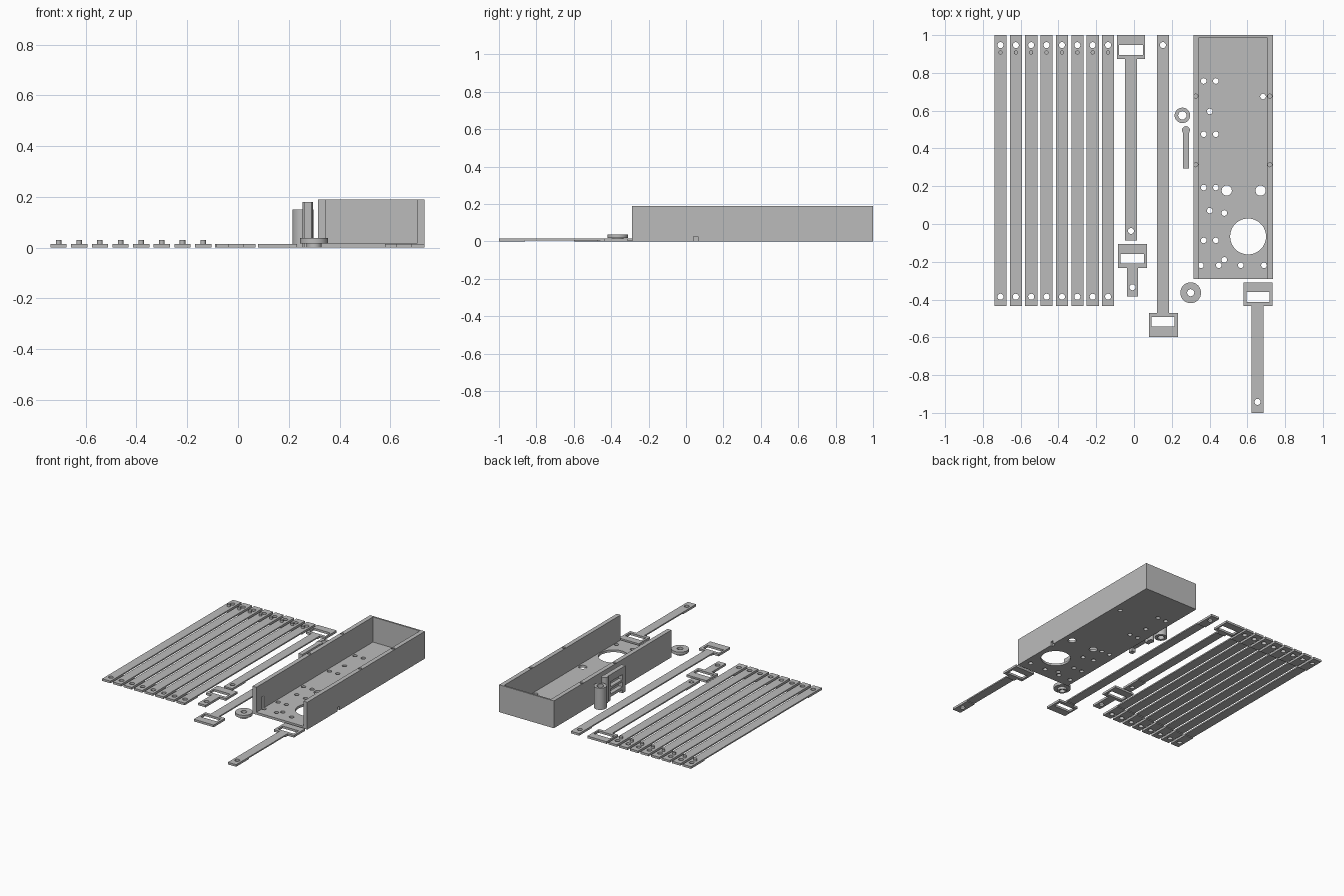
import bpy, bmesh
from mathutils import Matrix, Vector

if "Cube" in bpy.data.objects:
    bpy.data.objects.remove(bpy.data.objects["Cube"])

grey = bpy.data.materials.new("light_grey")
grey.diffuse_color = (0.5, 0.5, 0.5, 1)
grey.use_nodes = True
grey.node_tree.nodes["Principled BSDF"].inputs["Base Color"].default_value = grey.diffuse_color


def add_box(bm, x0, x1, y0, y1, z0, z1):
    m = Matrix.Translation(((x0 + x1) / 2, (y0 + y1) / 2, (z0 + z1) / 2))
    bmesh.ops.create_cube(bm, size=1, matrix=m @ Matrix.Diagonal((x1 - x0, y1 - y0, z1 - z0, 1)))


def add_cyl(bm, x, y, r, z0, z1, seg=24):
    bmesh.ops.create_cone(bm, cap_ends=True, segments=seg, radius1=r, radius2=r, depth=z1 - z0,
                          matrix=Matrix.Translation((x, y, (z0 + z1) / 2)))


def make(name, boxes=(), cyls=()):
    bm = bmesh.new()
    for b in boxes:
        add_box(bm, *b)
    for c in cyls:
        add_cyl(bm, *c)
    me = bpy.data.meshes.new(name)
    bm.to_mesh(me)
    bm.free()
    me.materials.append(grey)
    ob = bpy.data.objects.new(name, me)
    bpy.context.collection.objects.link(ob)
    return ob


def combine(ob, operation, boxes=(), cyls=()):
    """Boolean the given boxes and cylinders with the object, then remove the tool."""
    tool = make("tool", boxes, cyls)
    tool.hide_render = True
    mod = ob.modifiers.new("bool", 'BOOLEAN')
    mod.operation, mod.object, mod.solver, mod.use_self = operation, tool, 'EXACT', True
    bpy.context.view_layer.objects.active = ob
    bpy.ops.object.modifier_apply(modifier=mod.name)
    bpy.data.objects.remove(tool)


def smooth(ob):
    bpy.ops.object.select_all(action='DESELECT')
    ob.select_set(True)
    bpy.context.view_layer.objects.active = ob
    bpy.ops.object.shade_smooth_by_angle(angle=0.6)


def plate(name, outline, holes=(), slot=None, z=0.015, relief=None):
    """Flat part from an outline, with round holes, a slot and a relief under it."""
    bm = bmesh.new()
    face = bm.faces.new([bm.verts.new((x, y, 0)) for x, y in outline])
    top = bmesh.ops.extrude_face_region(bm, geom=[face])["geom"]
    bmesh.ops.translate(bm, vec=Vector((0, 0, z)),
                        verts=[v for v in top if isinstance(v, bmesh.types.BMVert)])
    bmesh.ops.recalc_face_normals(bm, faces=bm.faces)
    me = bpy.data.meshes.new(name)
    bm.to_mesh(me)
    bm.free()
    me.materials.append(grey)
    ob = bpy.data.objects.new(name, me)
    bpy.context.collection.objects.link(ob)
    boxes = [(*slot, -0.1, 0.1)] if slot else []
    if relief:
        boxes.append((*relief, -0.1, 0.006))
    combine(ob, 'DIFFERENCE', boxes, [(x, y, 0.016, -0.1, 0.1) for x, y in holes])
    return ob


def buckle_strap(name, frame, slot, strap, end, hole, relief=None):
    """Rectangular buckle frame with a strap leaving its near side towards end."""
    fx0, fx1, near, far = frame
    sx0, sx1 = strap
    outline = [(fx0, far), (fx1, far), (fx1, near), (sx1, near),
               (sx1, end), (sx0, end), (sx0, near), (fx0, near)]
    return smooth(plate(name, outline, [hole], slot, relief=relief))


# Eight identical slats, each with a locating pin
slat = plate("slat_1", [(-0.739, -0.435), (-0.675, -0.435), (-0.675, 1), (-0.739, 1)],
             [(-0.707, 0.947), (-0.707, -0.385)], relief=(-0.8, -0.6, -0.29, 0.85))
combine(slat, 'UNION', cyls=[(-0.707, 0.908, 0.011, 0.005, 0.03, 16)])
smooth(slat)
for i in range(1, 8):
    copy = bpy.data.objects.new(f"slat_{i + 1}", slat.data)
    copy.location.x = 0.0814 * i
    bpy.context.collection.objects.link(copy)

# Buckle straps
buckle_strap("long_buckle_strap", (-0.09, 0.058, 0.873, 1.0), (-0.079, 0.047, 0.894, 0.947),
             (-0.047, 0.016), -0.087, (-0.016, -0.037), (-0.1, 0.1, 0.06, 0.85))
buckle_strap("short_buckle_strap", (-0.084, 0.069, -0.232, -0.105), (-0.071, 0.053, -0.21, -0.16),
             (-0.037, 0.021), -0.385, (-0.008, -0.335))
buckle_strap("full_length_buckle_strap", (0.079, 0.232, -0.472, -0.598),
             (0.092, 0.214, -0.543, -0.493), (0.121, 0.185), 1.0, (0.153, 0.947),
             (0.05, 0.25, -0.45, 0.86))
buckle_strap("front_buckle_strap", (0.58, 0.734, -0.435, -0.311), (0.596, 0.718, -0.414, -0.361),
             (0.623, 0.686), -1.0, (0.654, -0.942), (0.55, 0.75, -0.86, -0.46))

# Open-fronted tray: block, hollowed, drilled through the floor and wall tops
tray = make("tray", [(0.315, 0.735, -0.29, 1.0, 0, 0.19)])
combine(tray, 'DIFFERENCE', [(0.345, 0.705, -0.4, 0.988, 0.016, 0.3)])
small_holes = [(.369, .757), (.433, .757), (.683, .675), (.401, .596), (.369, .475), (.433, .475),
               (.369, .193), (.433, .193), (.401, .071), (.478, .058), (.369, -.087),
               (.433, -.087), (.478, -.19), (.354, -.219), (.449, -.219), (.565, -.219),
               (.688, -.219)]
cuts = [(x, y, 0.015, -0.1, 0.1, 16) for x, y in small_holes]
cuts += [(.491, .177, .027, -.1, .1), (.67, .177, .027, -.1, .1), (.604, -.066, .095, -.1, .1, 48)]
cuts += [(x, y, 0.011, 0.14, 0.3, 16) for x in (0.327, 0.719) for y in (0.314, 0.677)]
combine(tray, 'DIFFERENCE', cyls=cuts)
combine(tray, 'DIFFERENCE', [(0.72, 0.8, 0.04, 0.065, -0.1, 0.027)])
smooth(tray)

# Upright tube
tube = make("tube", cyls=[(0.256, 0.575, 0.041, 0, 0.15, 32)])
combine(tube, 'DIFFERENCE', cyls=[(0.256, 0.575, 0.022, -0.1, 0.3, 24)])
smooth(tube)

# Flanged roller with hub and bore
roller = make("roller", cyls=[(0.30, -0.364, 0.055, 0.017, 0.037, 32)])
combine(roller, 'UNION', cyls=[(0.30, -0.364, 0.03, 0, 0.025, 24)])
combine(roller, 'DIFFERENCE', cyls=[(0.30, -0.364, 0.019, -0.1, 0.1, 16)])
smooth(roller)

# Upright ladder bracket with a round post
bracket = make("ladder_bracket", [(0.26, 0.29, 0.293, 0.50, 0, 0.18)])
combine(bracket, 'DIFFERENCE', [(0.2, 0.35, 0.325, 0.455, z, z + 0.035)
                                for z in (-0.01, 0.045, 0.095, 0.14)][:3])
combine(bracket, 'UNION', cyls=[(0.275, 0.497, 0.021, 0, 0.18, 20)])
smooth(bracket)
